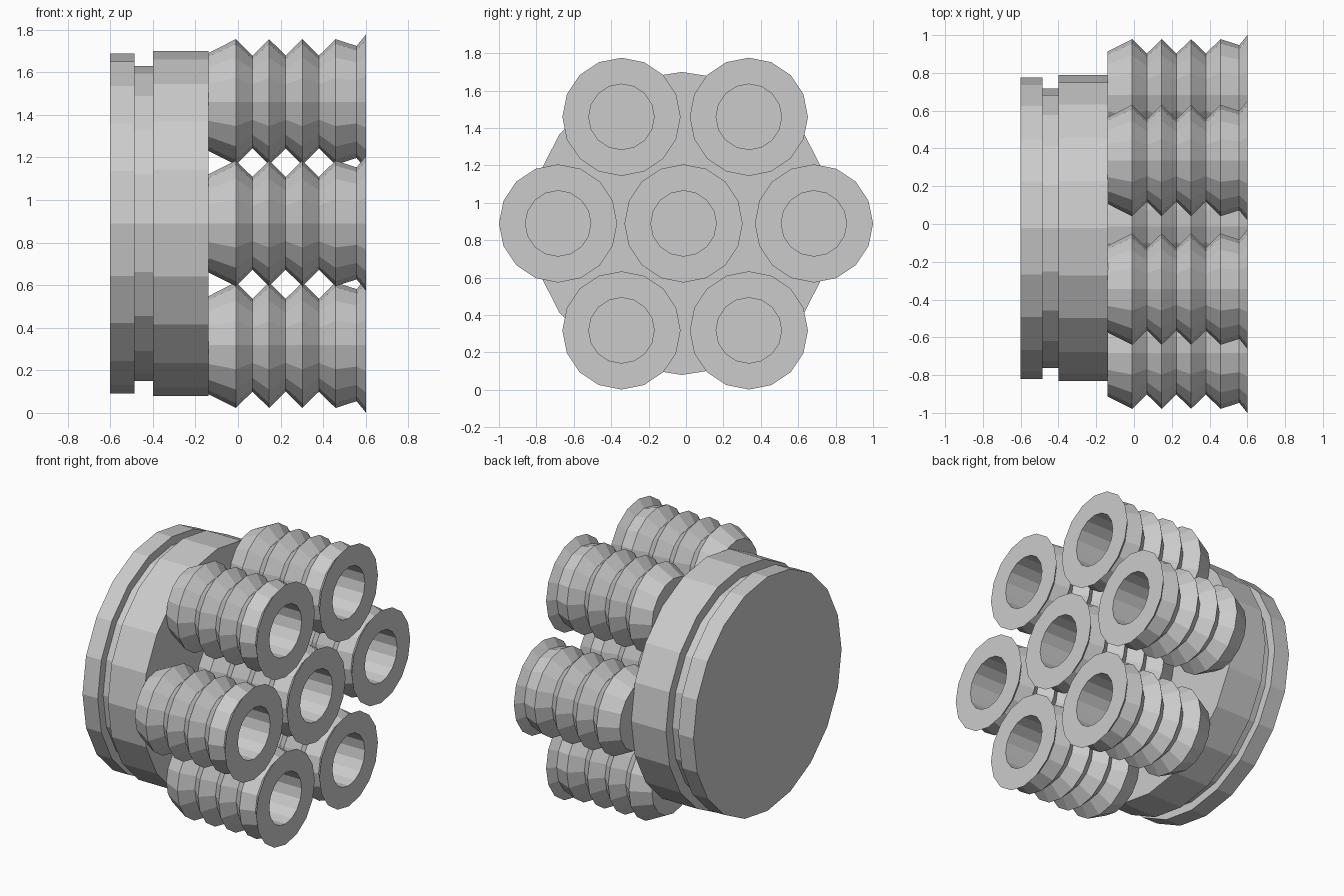
import bpy, bmesh
from math import cos, sin, pi

if "Cube" in bpy.data.objects:
    bpy.data.objects.remove(bpy.data.objects["Cube"])


def lathe_x(name, profile, sides, cy, cz):
    """Revolve (x, radius) points about an x-parallel axis; cap both ends."""
    bm = bmesh.new()
    rings = []
    for x, r in profile:
        rings.append([bm.verts.new((x, r * cos(2 * pi * i / sides), r * sin(2 * pi * i / sides)))
                      for i in range(sides)])
    for a, b in zip(rings, rings[1:]):
        for i in range(sides):
            j = (i + 1) % sides
            bm.faces.new((a[i], a[j], b[j], b[i]))
    bm.faces.new(rings[0])
    bm.faces.new(rings[-1])
    bmesh.ops.recalc_face_normals(bm, faces=bm.faces)
    mesh = bpy.data.meshes.new(name)
    bm.to_mesh(mesh)
    bm.free()
    obj = bpy.data.objects.new(name, mesh)
    obj.location = (0, cy, cz)
    bpy.context.collection.objects.link(obj)
    return obj


# Grooved round base
lathe_x("base_drum", [(-0.6, 0.798), (-0.485, 0.798), (-0.485, 0.74),
                      (-0.4, 0.74), (-0.4, 0.81), (-0.138, 0.81)], 20, -0.022, 0.89)

# Ribbed nozzle: outer ribs, flared lip, then the bore down to its floor
nozzle = [(-0.139, 0.23), (-0.01, 0.295)]
for k in range(3):
    nozzle += [(0.068 + 0.156 * k, 0.218), (0.146 + 0.156 * k, 0.295)]
nozzle += [(0.557, 0.263), (0.6, 0.316), (0.6, 0.175), (-0.13, 0.175)]

# One central nozzle and six around it
centers = [(-0.013, 0.89), (-0.684, 0.89), (0.684, 0.89)]
centers += [(y, z) for y in (-0.345, 0.336) for z in (0.318, 1.46)]
for n, (y, z) in enumerate(centers):
    lathe_x(f"nozzle_{n + 1}", nozzle, 16, y, z)
